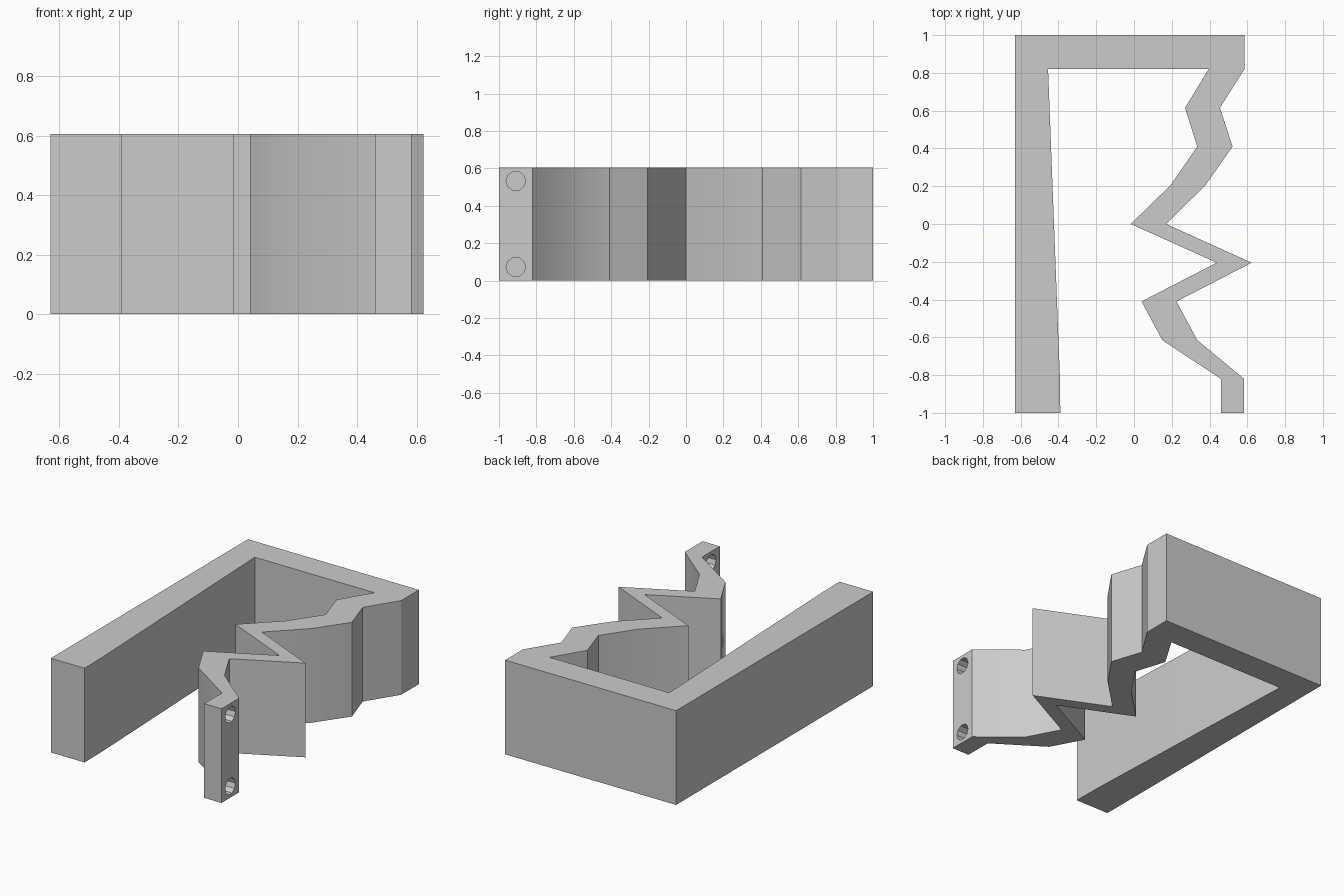
import bpy, bmesh, math
from mathutils import Matrix

if "Cube" in bpy.data.objects:
    bpy.data.objects.remove(bpy.data.objects["Cube"])

HEIGHT = 0.605
grey = bpy.data.materials.new("plain grey")
grey.diffuse_color = (0.6, 0.6, 0.6, 1)
grey.use_nodes = True
grey.node_tree.nodes["Principled BSDF"].inputs["Base Color"].default_value = grey.diffuse_color

# zigzag wall: (y, inner x, outer x) from the back to the front
zigzag = [(0.82, 0.395, 0.585), (0.615, 0.27, 0.455), (0.41, 0.335, 0.522),
          (0.205, 0.193, 0.378), (0.0, -0.017, 0.17), (-0.205, 0.438, 0.623),
          (-0.41, 0.04, 0.225), (-0.615, 0.15, 0.335), (-0.82, 0.46, 0.583),
          (-1.0, 0.46, 0.583)]

# closed outline: straight arm, inner side of zigzag, then outer side back up
outline = [(-0.63, 1), (-0.63, -1), (-0.39, -1), (-0.392, -0.82), (-0.455, 0.82)]
outline += [(xi, y) for y, xi, xo in zigzag]
outline += [(xo, y) for y, xi, xo in reversed(zigzag)]
outline += [(0.585, 1)]


def new_object(name, bm):
    bmesh.ops.recalc_face_normals(bm, faces=bm.faces)
    mesh = bpy.data.meshes.new(name)
    bm.to_mesh(mesh)
    bm.free()
    mesh.materials.append(grey)
    obj = bpy.data.objects.new(name, mesh)
    bpy.context.collection.objects.link(obj)
    return obj


# bracket body, extruded upward
bm = bmesh.new()
base = bm.faces.new([bm.verts.new((x, y, 0)) for x, y in outline])
top = bmesh.ops.extrude_face_region(bm, geom=[base])["geom"]
bmesh.ops.translate(bm, vec=(0, 0, HEIGHT),
                    verts=[v for v in top if isinstance(v, bmesh.types.BMVert)])
body = new_object("zigzag_bracket", bm)

# two screw holes through the end tab
bm = bmesh.new()
for z in (0.073, 0.533):
    bmesh.ops.create_cone(bm, cap_ends=True, segments=10, radius1=0.052, radius2=0.052,
                          depth=0.4, matrix=Matrix.Translation((0.52, -0.91, z))
                          @ Matrix.Rotation(math.pi / 2, 4, 'Y'))
cutter = new_object("hole_cutter", bm)
cutter.hide_render = True

cut = body.modifiers.new("holes", 'BOOLEAN')
cut.operation = 'DIFFERENCE'
cut.solver = 'EXACT'
cut.object = cutter
bpy.context.view_layer.objects.active = body
body.select_set(True)
bpy.ops.object.modifier_apply(modifier=cut.name)
bpy.data.objects.remove(cutter)
bpy.ops.object.shade_smooth_by_angle(angle=math.radians(30))
